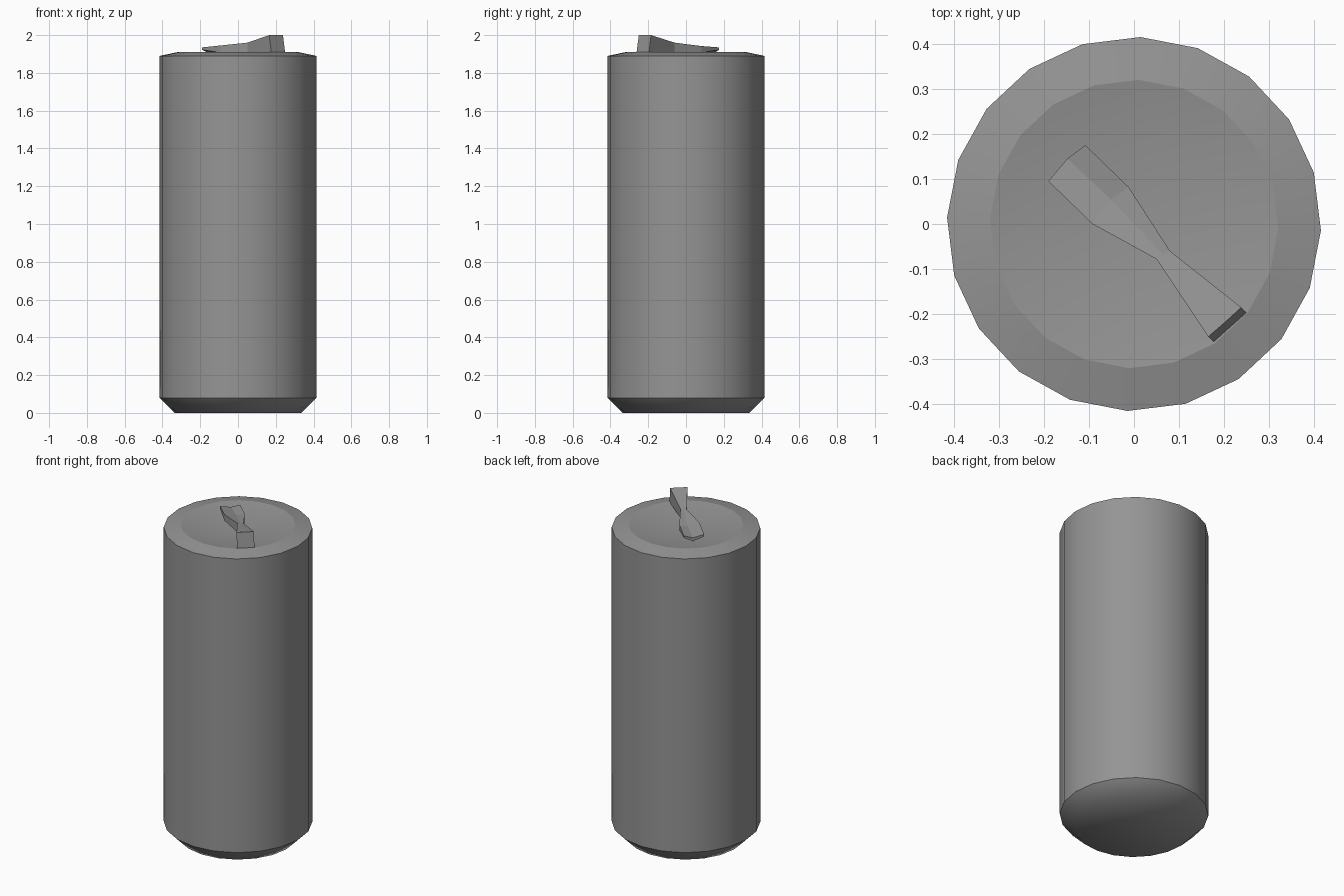
import bpy, bmesh
from math import cos, sin, radians

if "Cube" in bpy.data.objects:
    bpy.data.objects.remove(bpy.data.objects["Cube"])

# Dark grey metal shared by both parts
metal = bpy.data.materials.new("dark_grey_metal")
metal.diffuse_color = (0.3, 0.3, 0.3, 1)
metal.use_nodes = True
metal.node_tree.nodes["Principled BSDF"].inputs["Base Color"].default_value = metal.diffuse_color


def make_object(name, bm, smooth_angle=None):
    bmesh.ops.recalc_face_normals(bm, faces=bm.faces[:])
    mesh = bpy.data.meshes.new(name)
    bm.to_mesh(mesh)
    bm.free()
    mesh.materials.append(metal)
    obj = bpy.data.objects.new(name, mesh)
    bpy.context.collection.objects.link(obj)
    if smooth_angle:
        bpy.ops.object.select_all(action='DESELECT')
        obj.select_set(True)
        bpy.context.view_layer.objects.active = obj
        bpy.ops.object.shade_smooth_by_angle(angle=radians(smooth_angle))
    return obj


def bridge(bm, a, b):
    n = len(a)
    for i in range(n):
        j = (i + 1) % n
        bm.faces.new((a[i], a[j], b[j], b[i]))


# Can body: 20-sided turned profile with chamfered foot and dished lid
SIDES = 20
profile = [(0.335, 0.0), (0.415, 0.08), (0.415, 1.89), (0.32, 1.91)]
bm = bmesh.new()
rings = []
for r, z in profile:
    angles = [radians(-2 + 360 * i / SIDES) for i in range(SIDES)]
    rings.append([bm.verts.new((r * cos(a), r * sin(a), z)) for a in angles])
for a, b in zip(rings, rings[1:]):
    bridge(bm, a, b)
bm.faces.new(rings[0])
dish_centre = bm.verts.new((0, 0, 1.86))
for i in range(SIDES):
    bm.faces.new((rings[-1][i], rings[-1][(i + 1) % SIDES], dish_centre))
body = make_object("can_body", bm, 20)

# The foot blends softly into the base
for edge in body.data.edges:
    if all(body.data.vertices[v].co.z < 0.01 for v in edge.vertices):
        edge.use_edge_sharp = False

# Pull tab: cross-sections from the thin creased tip to the raised end
# (left x, y, z), (crease x, y, z), (right x, y, z), underside z at edge, at crease
sections = [
    ((-0.19, 0.095, 1.935), (-0.148, 0.145, 1.922), (-0.108, 0.175, 1.935), 1.922, 1.902),
    ((-0.092, 0.0, 1.945), (-0.052, 0.055, 1.933), (-0.012, 0.082, 1.942), 1.908, 1.9),
    ((0.05, -0.078, 1.96), (0.065, -0.068, 1.96), (0.08, -0.06, 1.96), 1.905, 1.905),
    ((0.165, -0.25, 2.0), (0.202, -0.218, 2.0), (0.238, -0.185, 2.0), 1.905, 1.905),
]
bm = bmesh.new()
loops = []
for k, (left, crease, right, edge_z, crease_z) in enumerate(sections):
    lean = 0.012 if k == len(sections) - 1 else 0.0  # foot of the end face
    under = [(p[0] + lean, p[1] - lean, z) for p, z in
             ((right, edge_z), (crease, crease_z), (left, edge_z))]
    loops.append([bm.verts.new(p) for p in [left, crease, right] + under])
for a, b in zip(loops, loops[1:]):
    bridge(bm, a, b)
bm.faces.new(loops[0])
bm.faces.new(loops[-1])
make_object("pull_tab", bm)
